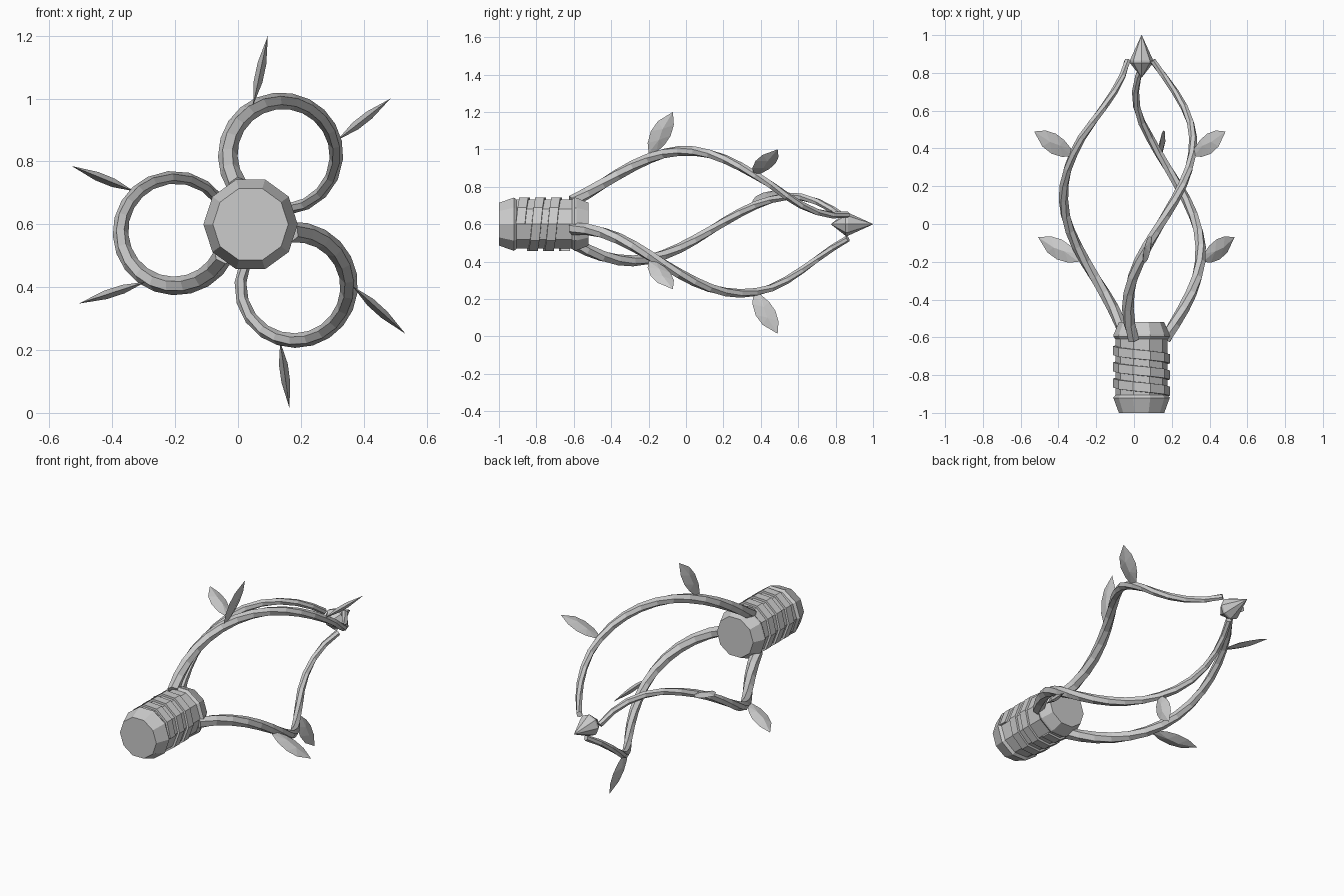
import bpy, bmesh
from math import sin, cos, pi, radians
from mathutils import Vector

if "Cube" in bpy.data.objects:
    bpy.data.objects.remove(bpy.data.objects["Cube"])

CX, CZ = 0.04, 0.6          # the long axis runs along y through this point

grey = bpy.data.materials.new("plain grey")
grey.diffuse_color = (0.6, 0.6, 0.6, 1)
grey.use_nodes = True
grey.node_tree.nodes["Principled BSDF"].inputs["Base Color"].default_value = grey.diffuse_color


def make(name, verts, faces):
    me = bpy.data.meshes.new(name)
    me.from_pydata([tuple(v) for v in verts], [], faces)
    bm = bmesh.new()
    bm.from_mesh(me)
    bmesh.ops.remove_doubles(bm, verts=bm.verts, dist=1e-5)
    bmesh.ops.recalc_face_normals(bm, faces=bm.faces)
    bm.to_mesh(me)
    bm.free()
    me.materials.append(grey)
    ob = bpy.data.objects.new(name, me)
    bpy.context.collection.objects.link(ob)
    return ob


def skin(name, rings):
    """Join equal rings of points into a capped tube."""
    n = len(rings[0])
    verts = [p for r in rings for p in r]
    faces = [(i * n + j, i * n + (j + 1) % n, (i + 1) * n + (j + 1) % n, (i + 1) * n + j)
             for i in range(len(rings) - 1) for j in range(n)]
    faces += [tuple(range(n)), tuple(range((len(rings) - 1) * n, len(rings) * n))]
    return make(name, verts, faces)


def polar(r, a, y):
    return Vector((CX + r * cos(a), y, CZ + r * sin(a)))


def lathe(name, profile, n):
    return skin(name, [[polar(r, 2 * pi * j / n, y) for j in range(n)] for y, r in profile])


# Ten-sided handle with chamfered ends
lathe("handle", [(-1, .12), (-.93, .146), (-.92, .15), (-.905, .138),
                 (-.61, .138), (-.595, .15), (-.585, .148), (-.52, .12)], 10)

# Raised wrap winding round the handle
wrap = []
for k in range(29):
    a, y = k * pi / 5, -.885 + k * .24 / 28
    wrap.append([polar(r, a, y + d) for r, d in
                 ((.13, -.026), (.15, -.024), (.15, .024), (.13, .026))])
skin("handle_wrap", wrap)

# Pointed tip
tip = [(.775, .001), (.853, .062), (.866, .062), (1.0, .001)]
lathe("tip", tip, 8)


def vine_point(k, y):
    t = radians(90 - 205 * y - 40 * max(0, y - .45) + 120 * k)
    c = polar(.242, radians(65.5 + 120 * k), y)
    return c + Vector((.173 * cos(t), 0, .173 * sin(t)))


# Leaf outline (along y, outward), measured back from the leaf tip
OUTLINE = [(0, 0), (.005, -.07), (-.012, -.13), (-.045, -.18), (-.09, -.222),
           (-.13, -.225), (-.135, -.17), (-.118, -.105), (-.08, -.05)]
RIDGE = [(-.055, -.09), (-.075, -.15)]


def leaf(name, k, tip_off, y_tip, ang, scale):
    ang, turn = radians(ang + 120 * k), radians(120 * k)
    x, z = tip_off
    tip_p = Vector((CX + x * cos(turn) - z * sin(turn), y_tip,
                    CZ + x * sin(turn) + z * cos(turn)))
    out = Vector((cos(ang), 0, sin(ang)))
    side = Vector((-sin(ang), 0, cos(ang)))

    def pt(u, v, s=0):
        return tip_p + Vector((0, u, 0)) + out * v * scale + side * s
    verts = [pt(u, v) for u, v in OUTLINE]
    n, faces = len(OUTLINE), []
    for s in (.014, -.014):                     # both bulged sides
        a = len(verts)
        verts += [pt(u, v, s) for u, v in RIDGE]
        for i in range(n):
            j = (i + 1) % n
            faces.append((i, j, a + (2 <= i <= 6)))
        faces += [(2, a, a + 1), (7, a + 1, a)]
    make(name, verts, faces)


# Three tapering corkscrew vines, each with two leaves
STEPS, SIDES = 18, 6
for k in range(3):
    rings = []
    for i in range(STEPS + 1):
        f = i / STEPS
        y = -.61 + f * 1.475
        p = vine_point(k, y)
        d = (vine_point(k, y + .01) - vine_point(k, y - .01)).normalized()
        c = polar(.242, radians(65.5 + 120 * k), y)
        u = (p - c).normalized()
        v = d.cross(u).normalized()
        r = .033 - .016 * f
        rings.append([p + r * (cos(2 * pi * j / SIDES) * u + sin(2 * pi * j / SIDES) * v)
                      for j in range(SIDES)])
    skin(f"vine_{k + 1}", rings)
    leaf(f"lower_leaf_{k + 1}", k, (.055, .6), -.07, 78, 1.0)
    leaf(f"upper_leaf_{k + 1}", k, (.445, .4), .49, 38, .95)
